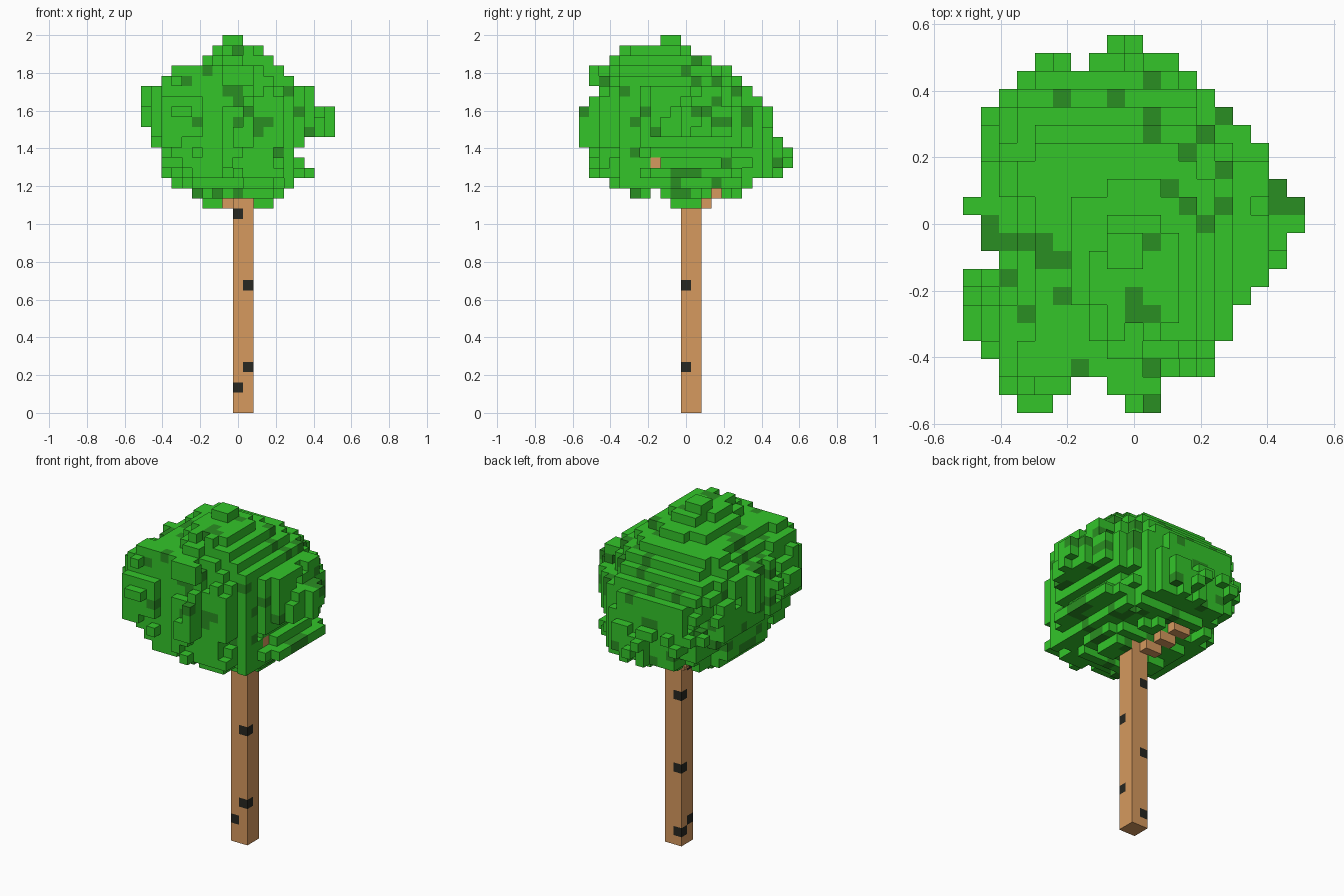
import bpy
import bmesh
import random
from mathutils import Vector

cube = bpy.data.objects.get("Cube")
if cube:
    bpy.data.objects.remove(cube, do_unlink=True)

S = 2 / 37                           # edge of one block
ORIGIN = Vector((-9.5, -10.5, 0))    # grid corner, in blocks
rng = random.Random(7)


def material(name, rgb):
    mat = bpy.data.materials.new(name)
    mat.use_nodes = True
    mat.diffuse_color = (*rgb, 1)
    bsdf = mat.node_tree.nodes["Principled BSDF"]
    bsdf.inputs["Base Color"].default_value = (*rgb, 1)
    bsdf.inputs["Roughness"].default_value = 1
    return mat


leaf = material("leaf green", (0.033, 0.56, 0.023))
dark_leaf = material("dark leaf green", (0.023, 0.275, 0.016))
bark = material("bark brown", (0.67, 0.32, 0.112))
knot = material("knot black", (0.02, 0.02, 0.015))


def block_object(name, cells, mats):
    """Skin a dictionary of grid cells (value = material index) with outer faces."""
    bm = bmesh.new()
    verts = {}

    def corner(point):
        key = tuple(point)
        if key not in verts:
            verts[key] = bm.verts.new((Vector(key) + ORIGIN) * S)
        return verts[key]

    for cell, index in cells.items():
        for axis in range(3):
            b, c = (axis + 1) % 3, (axis + 2) % 3
            for side in (0, 1):
                near = list(cell)
                near[axis] += 2 * side - 1
                if tuple(near) in cells:
                    continue
                loop = []
                for db, dc in ((0, 0), (1, 0), (1, 1), (0, 1)):
                    p = list(cell)
                    p[axis] += side
                    p[b] += db
                    p[c] += dc
                    loop.append(corner(p))
                face = bm.faces.new(loop if side else loop[::-1])
                face.material_index = index
    mesh = bpy.data.meshes.new(name)
    bm.to_mesh(mesh)
    bm.free()
    for mat in mats:
        mesh.materials.append(mat)
    obj = bpy.data.objects.new(name, mesh)
    bpy.context.collection.objects.link(obj)
    return obj


# Trunk: a two by two column with dark knots on its corners
knots = {(10, 10): (4, 12), (9, 10): (2, 19), (9, 11): (1, 8, 16)}
trunk = {(i, j, k): int(k in knots.get((i, j), ()))
         for i in (9, 10) for j in (10, 11) for k in range(26)}
block_object("trunk", trunk, [bark, knot])


# Branches: stepped diagonals climbing into the crown
def branch(name, start, step, count):
    cells = {}
    p = Vector(start)
    for n in range(count):
        a = tuple(int(v) for v in p)
        cells[a] = 0
        cells[(a[0] + step[0], a[1], a[2])] = 0
        p += Vector(step)
    block_object(name, cells, [bark])
    return set(cells)


wood = set(trunk)
wood |= branch("back_branch", (9, 12, 20), (-1, 1, 1), 5)
wood |= branch("front_branch", (11, 9, 22), (1, -1, 1), 3)

# Crown outline: span of every layer across and in depth, and of every row from above
LOW = 21
across = [(5, 13), (3, 14), (2, 16), (2, 15), (2, 14), (1, 15), (1, 18), (0, 18),
          (0, 18), (0, 16), (0, 16), (2, 14), (3, 13), (6, 12), (7, 11), (8, 9)]
depth = [(5, 15), (3, 16), (1, 19), (1, 20), (1, 20), (0, 19), (0, 18), (0, 18),
         (0, 18), (1, 17), (2, 16), (1, 15), (1, 14), (3, 12), (4, 10), (8, 9)]
plan = [(3, 10), (2, 10), (2, 13), (1, 13), (0, 14), (0, 14), (0, 15), (0, 16),
        (2, 17), (1, 17), (1, 18), (0, 18), (1, 17), (1, 16), (1, 16), (1, 15),
        (1, 14), (2, 13), (3, 12), (4, 11), (8, 9)]
gaps = {(6, 19), (6, 1), (7, 1)} | {(i, 0) for i in range(5, 9)}


def off_centre(v, span):
    return abs(v - sum(span) / 2) / ((span[1] - span[0] + 1) / 2)


def ellipsoid(cell, centre, radii):
    return sum(((v - c) / r) ** 2 for v, c, r in zip(cell, centre, radii))


def roundness(cell, xs, ys):
    """Below one inside the crown: layer ovals blended with a ball, plus a side lobe."""
    oval = off_centre(cell[0], xs) ** 2.2 + off_centre(cell[1], ys) ** 2.2
    ball = ellipsoid(cell, (8.7, 10, 27.5), (9, 10, 8.8))
    lobe = ellipsoid(cell, (3.8, 3.8, 28.8), (4, 4, 4.4))
    return min(0.5 * oval + 0.5 * ball, lobe)


# Roundness of each cell that the outlines allow, leaving the back branch open below
allowed = {}
for n, (xs, ys) in enumerate(zip(across, depth)):
    k = LOW + n
    for j in range(ys[0], ys[1] + 1):
        row = plan[j]
        for i in range(max(xs[0], row[0]), min(xs[1], row[1]) + 1):
            under_branch = 4 < i < 10 and 11 < j < 16 and k < j + 9
            beside_branch = i > 6 and (j, k) == (13, LOW)
            if (i, j) in gaps or (j, k) == (7, LOW) or under_branch or beside_branch:
                continue
            allowed[(i, j, k)] = roundness((i, j, k), xs, ys)

# Ragged clumps of leaves around that body
clump = {}
crown = set()
for cell, d in allowed.items():
    key = tuple(v // 2 for v in cell)
    rough = clump.setdefault(key, rng.uniform(-0.22, 0.24))
    if d < 1 + rough + rng.uniform(-0.07, 0.07):
        crown.add(cell)

# Sprigs that complete the outline along each axis
for axis in range(3):
    def shadow(cell):
        return cell[:axis] + cell[axis + 1:]
    seen = {shadow(c) for c in crown}
    for cell in sorted(allowed, key=allowed.get):
        if shadow(cell) not in seen:
            seen.add(shadow(cell))
            crown.add(cell)

# Hanging leaves beside the trunk
crown |= {(i, j, LOW - 1) for i in (6, 7, 11, 12) for j in (9, 10)}
crown |= {(11, 11, LOW - 1), (12, 11, LOW - 1)}
crown -= wood

# Scattered darker leaves, some in small groups
tint = {cell: int(rng.random() < 0.085) for cell in sorted(crown)}
for cell in [c for c, t in tint.items() if t and rng.random() < 0.35]:
    for beside in ((cell[0] + 1, cell[1], cell[2]), (cell[0], cell[1] + 1, cell[2])):
        if beside in tint:
            tint[beside] = 1
block_object("crown", tint, [leaf, dark_leaf])
